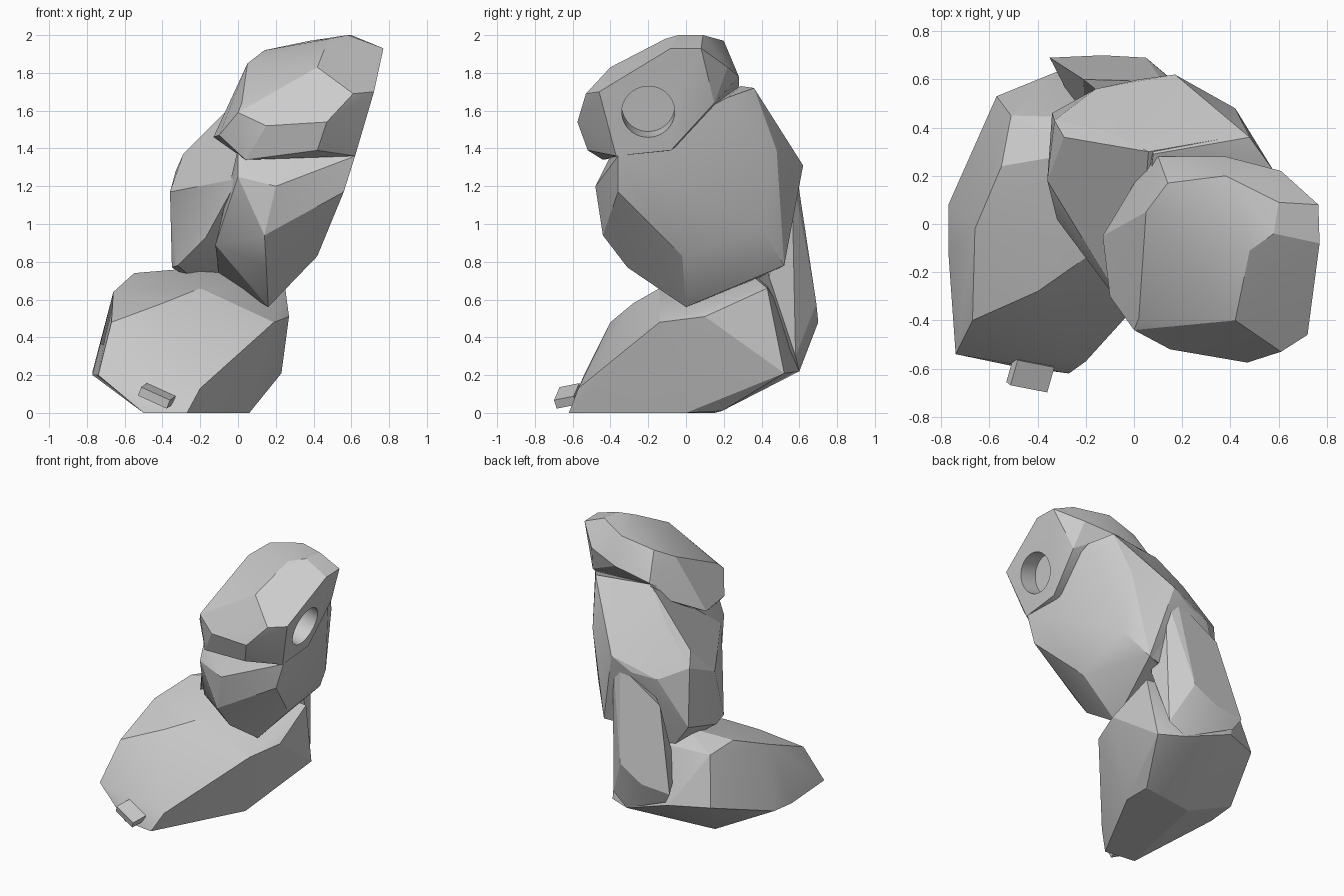
import bpy
import bmesh
from math import radians
from mathutils import Vector, Matrix

default_cube = bpy.data.objects.get("Cube")
if default_cube:
    bpy.data.objects.remove(default_cube, do_unlink=True)

# One plain stone colour for the whole model
stone = bpy.data.materials.new("stone_grey")
stone.use_nodes = True
stone.diffuse_color = (0.6, 0.6, 0.6, 1)
stone.node_tree.nodes["Principled BSDF"].inputs["Base Color"].default_value = stone.diffuse_color


def soften(obj):
    """Smooth the shallow facets and keep the hard edges."""
    bpy.ops.object.select_all(action="DESELECT")
    obj.select_set(True)
    bpy.context.view_layer.objects.active = obj
    bpy.ops.object.shade_smooth_by_angle(angle=radians(20))


def finish(name, bm):
    """Turn a bmesh into a named, softened object."""
    bmesh.ops.recalc_face_normals(bm, faces=bm.faces[:])
    mesh = bpy.data.meshes.new(name)
    bm.to_mesh(mesh)
    bm.free()
    mesh.materials.append(stone)
    obj = bpy.data.objects.new(name, mesh)
    bpy.context.collection.objects.link(obj)
    soften(obj)
    return obj


def boulder(name, corners):
    """Faceted block: the convex skin around a handful of corners."""
    bm = bmesh.new()
    for corner in corners:
        bm.verts.new(corner)
    result = bmesh.ops.convex_hull(bm, input=bm.verts[:])
    unused = {v for v in result["geom_interior"] if isinstance(v, bmesh.types.BMVert)}
    bmesh.ops.delete(bm, geom=list(unused), context="VERTS")
    bmesh.ops.dissolve_limit(bm, angle_limit=radians(4), verts=bm.verts[:], edges=bm.edges[:])
    return finish(name, bm)


# Foot: wide wedge sloping down to the toe
boulder("foot", [
    # sole
    (-.27, -.62, 0), (-.5, -.59, 0), (-.34, .15, 0), (.06, 0, 0), (.05, .19, .01),
    # outer rim
    (-.74, -.54, .2), (-.77, -.12, .2), (-.77, .08, .22), (-.57, .53, .36),
    (-.3, .64, .35), (.06, .6, .22), (.23, .52, .21),
    # upper corners
    (-.2, -.57, .13), (.19, -.14, .48), (.27, .1, .51), (.25, .43, .66),
    (-.67, -.4, .48), (-.4, -.28, .58), (-.2, -.14, .66),
    (-.66, -.02, .64), (-.55, .24, .74), (-.51, .45, .7), (-.2, .3, .77),
])

# Heel: long spine rising from the back of the foot
boulder("heel_spine", [
    (.06, .6, .22), (.18, .58, .3), (-.3, .66, .38), (-.35, .69, .46),
    (-.13, .7, .48), (.05, .69, .58), (.2, .56, 1.28), (.12, .59, 1.24),
    (-.21, .6, 1.04), (-.2, .4, .5), (.22, .44, .72), (.1, .35, 1.1),
])

# Shin: leaning main block
shin = boulder("shin", [
    # underside
    (.16, 0, .56), (.42, -.02, .83), (.15, -.31, .77),
    (.3, .52, .78), (-.12, -.22, .89), (-.1, .4, .72),
    # front
    (.56, -.36, 1.17), (.62, -.36, 1.36), (.2, -.48, 1.2), (0, -.44, 1.25),
    (0, -.38, 1.4), (.14, -.44, .94), (.43, .4, .98),
    # back and top
    (.17, .62, 1.31), (.02, .6, 1.22), (.42, .48, 1.39), (.48, .36, 1.72),
    (.58, .22, 1.67), (.08, .29, 1.73),
])

# Calf: rounded mass on the side and back of the shin
boulder("calf", [
    (-.35, .15, .77), (-.2, .42, .68), (-.36, .18, 1.17), (-.34, .46, .86),
    (-.33, .43, 1.28), (-.29, .36, 1.37), (-.16, .56, 1.2), (-.1, .02, 1.3),
    (-.17, -.18, .93), (-.32, .02, .78), (-.1, .38, 1.53), (.06, .3, 1.72),
    # shared front and back of the shin
    (0, -.41, 1.24), (.17, .62, 1.31), (.02, .6, 1.22), (.46, .37, 1.7),
    (.3, .52, .79), (.1, .1, 1.3),
])

# Cap: overhanging block on top
cap = boulder("cap", [
    # brow
    (.61, -.53, 1.69), (.72, -.46, 1.7), (.47, -.575, 1.54), (.15, -.52, 1.52),
    (0, -.44, 1.59), (.42, -.4, 1.83), (.02, -.39, 1.64),
    # crown
    (.48, -.11, 1.98), (.58, -.04, 2), (.6, .09, 2), (.38, .2, 1.97),
    (.14, .17, 1.92), (.05, .05, 1.85), (.77, -.08, 1.93), (.765, .08, 1.93),
    # back
    (.61, .22, 1.83), (.38, .28, 1.78), (.1, .28, 1.73), (.65, .15, 1.64),
    # underside
    (.62, -.37, 1.36), (.42, -.52, 1.39), (.04, -.44, 1.34), (-.13, -.05, 1.46),
    (-.1, -.3, 1.47), (.626, -.08, 1.39), (.02, .2, 1.6),
])

# Socket: round recess drilled into the side of the cap and shin
outward = Vector((1, 0, -.26)).normalized()
place = Matrix.Translation((.68, -.2, 1.595)) @ outward.to_track_quat("Z", "Y").to_matrix().to_4x4()
bm = bmesh.new()
bmesh.ops.create_cone(bm, cap_ends=True, segments=40, radius1=.14, radius2=.14, depth=.24, matrix=place)
socket = finish("socket_cutter", bm)
for block in (cap, shin):
    cut = block.modifiers.new("socket", "BOOLEAN")
    cut.operation = "DIFFERENCE"
    cut.solver = "EXACT"
    cut.object = socket
    bpy.context.view_layer.objects.active = block
    bpy.ops.object.modifier_apply(modifier=cut.name)
    soften(block)
bpy.data.objects.remove(socket, do_unlink=True)

# Toe tab: small tilted plate on the tip of the foot
bm = bmesh.new()
bmesh.ops.create_cube(bm, size=1)
bmesh.ops.scale(bm, vec=(.17, .11, .05), verts=bm.verts[:])
tilt = Matrix.Rotation(radians(-11), 4, "Z") @ Matrix.Rotation(radians(24), 4, "Y") @ Matrix.Rotation(radians(12), 4, "X")
bmesh.ops.transform(bm, matrix=Matrix.Translation((-.43, -.625, .09)) @ tilt, verts=bm.verts[:])
finish("toe_tab", bm)
